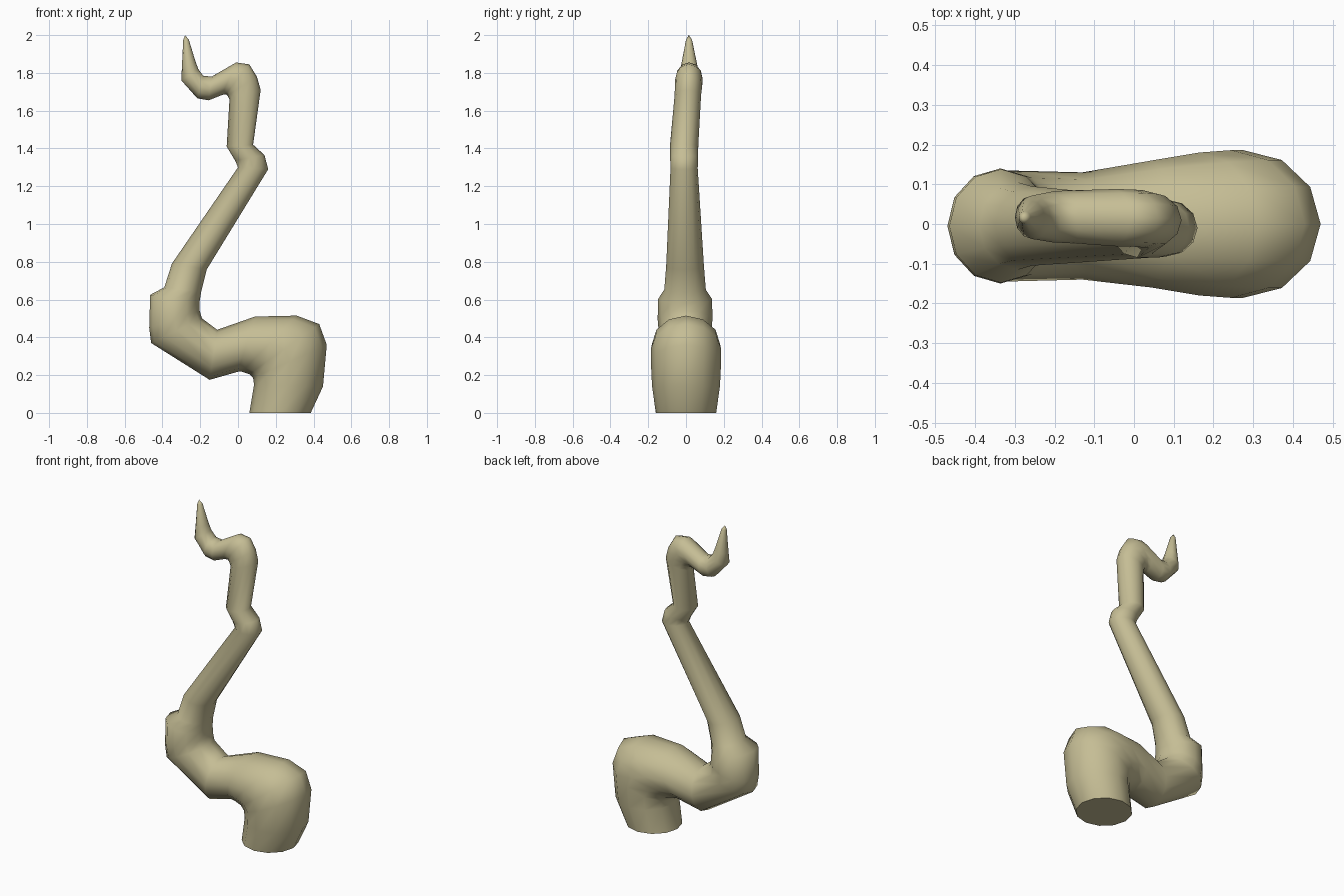
import bpy, bmesh, math
from mathutils import Vector

SIDES = 12
# Cross-sections: left x, left z, right x, right z, centre y, half depth in y
RINGS = [
    (0.06, 0.00, 0.385, 0.00, 0.0, 0.16),
    (0.085, 0.15, 0.45, 0.14, 0.0, 0.18),
    (0.08, 0.185, 0.47, 0.36, 0.0, 0.186),
    (0.06, 0.205, 0.43, 0.47, 0.0, 0.186),
    (0.02, 0.218, 0.31, 0.515, 0.0, 0.18),
    (0.0, 0.218, 0.09, 0.51, 0.0, 0.16),
    (-0.15, 0.175, -0.11, 0.44, -0.005, 0.135),
    (-0.46, 0.37, -0.19, 0.50, -0.005, 0.14),
    (-0.47, 0.45, -0.203, 0.54, -0.005, 0.145),
    (-0.465, 0.625, -0.205, 0.58, -0.005, 0.143),
    (-0.39, 0.665, -0.195, 0.64, -0.005, 0.11),
    (-0.35, 0.79, -0.165, 0.76, -0.005, 0.10),
    (0.00, 1.30, 0.16, 1.29, -0.01, 0.072),
    (-0.015, 1.335, 0.14, 1.365, -0.01, 0.074),
    (-0.06, 1.41, 0.08, 1.42, -0.01, 0.075),
    (-0.045, 1.66, 0.12, 1.71, 0.01, 0.07),
    (-0.055, 1.68, 0.10, 1.78, 0.013, 0.072),
    (-0.065, 1.687, 0.06, 1.845, 0.015, 0.072),
    (-0.085, 1.683, -0.01, 1.855, 0.016, 0.072),
    (-0.155, 1.655, -0.14, 1.78, 0.018, 0.067),
    (-0.215, 1.665, -0.185, 1.785, 0.018, 0.065),
    (-0.30, 1.76, -0.21, 1.82, 0.017, 0.055),
    (-0.297, 1.83, -0.225, 1.86, 0.017, 0.042),
    (-0.29, 1.975, -0.26, 1.975, 0.016, 0.016),
]

skin = bpy.data.materials.new("khaki skin")
skin.diffuse_color = (0.56, 0.51, 0.30, 1)

# Tapering tube lofted through the elliptical cross-sections
bm = bmesh.new()
loops = []
for lx, lz, rx, rz, cy, hy in RINGS:
    left, right = Vector((lx, cy, lz)), Vector((rx, cy, rz))
    mid, axis = (left + right) / 2, (right - left) / 2
    loops.append([bm.verts.new(mid + axis * math.cos(a) + Vector((0, hy * math.sin(a), 0)))
                  for a in (2 * math.pi * k / SIDES for k in range(SIDES))])
for low, high in zip(loops, loops[1:]):
    for k in range(SIDES):
        n = (k + 1) % SIDES
        bm.faces.new((low[k], low[n], high[n], high[k]))
bm.faces.new(loops[0][::-1])

# Pointed tip
tip = bm.verts.new((-0.28, 0.015, 2.0))
for k in range(SIDES):
    bm.faces.new((loops[-1][k], loops[-1][(k + 1) % SIDES], tip))
bmesh.ops.recalc_face_normals(bm, faces=bm.faces[:])

mesh = bpy.data.meshes.new("tentacle")
bm.to_mesh(mesh)
bm.free()
mesh.materials.append(skin)
tentacle = bpy.data.objects.new("tentacle", mesh)
bpy.context.collection.objects.link(tentacle)
bpy.context.view_layer.objects.active = tentacle
tentacle.select_set(True)
bpy.ops.object.shade_smooth_by_angle(angle=math.radians(65))
